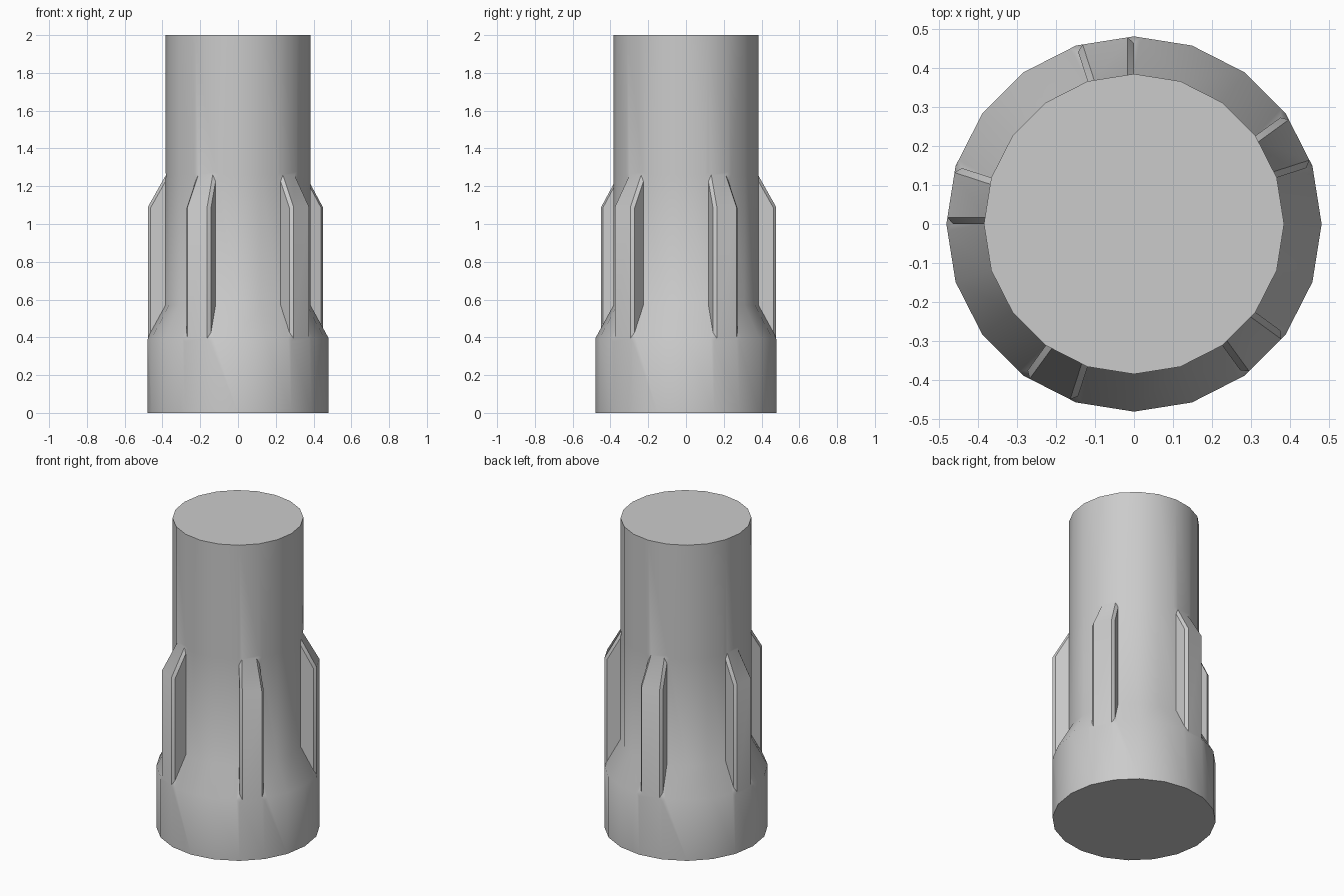
import bpy, bmesh
from math import cos, sin, tau

if "Cube" in bpy.data.objects:
    bpy.data.objects.remove(bpy.data.objects["Cube"])

SIDES, RIBS = 20, 5
R_BASE, R_SHAFT = 0.48, 0.384
PROFILE = [(R_BASE, 0), (R_BASE, 0.395), (R_SHAFT, 0.57), (R_SHAFT, 1.26), (R_SHAFT, 2)]
RIB_SHOULDER = 1.09
CHAMFER = 0.017

bm = bmesh.new()


def point(i, r, z):
    a = tau * i / SIDES
    return bm.verts.new((r * cos(a), r * sin(a), z))


# stepped round body, leaving openings where the ribs go
rings = [[point(i, r, z) for i in range(SIDES)] for r, z in PROFILE]
bm.faces.new(rings[0][::-1])
bm.faces.new(rings[-1])
for k in range(len(rings) - 1):
    lo, hi = rings[k], rings[k + 1]
    for i in range(SIDES):
        if i % (SIDES // RIBS) == 1 and k in (1, 2):
            continue
        j = (i + 1) % SIDES
        bm.faces.new((lo[i], lo[j], hi[j], hi[i]))

# ribs: outer face, sloped top and two side walls each
rib_edges = []
for i in range(1, SIDES, SIDES // RIBS):
    j = (i + 1) % SIDES
    a, b = point(i, R_BASE, RIB_SHOULDER), point(j, R_BASE, RIB_SHOULDER)
    _, rim, neck, top, _ = rings
    bm.faces.new((rim[i], rim[j], b, a))
    bm.faces.new((a, b, top[j], top[i]))
    bm.faces.new((rim[i], a, top[i], neck[i]))
    bm.faces.new((rim[j], neck[j], top[j], b))
    for n, v in ((i, a), (j, b)):
        rib_edges += [bm.edges.get((rim[n], v)), bm.edges.get((v, top[n]))]

# chamfer along the rib edges
bmesh.ops.bevel(bm, geom=rib_edges, offset=CHAMFER, offset_type='OFFSET',
                segments=1, profile=0.5, affect='EDGES')
bmesh.ops.recalc_face_normals(bm, faces=bm.faces)

mesh = bpy.data.meshes.new("ribbed_shaft")
bm.to_mesh(mesh)
bm.free()
obj = bpy.data.objects.new("ribbed_shaft", mesh)
bpy.context.collection.objects.link(obj)
bpy.context.view_layer.objects.active = obj
obj.select_set(True)
bpy.ops.object.shade_smooth_by_angle(angle=0.6)
